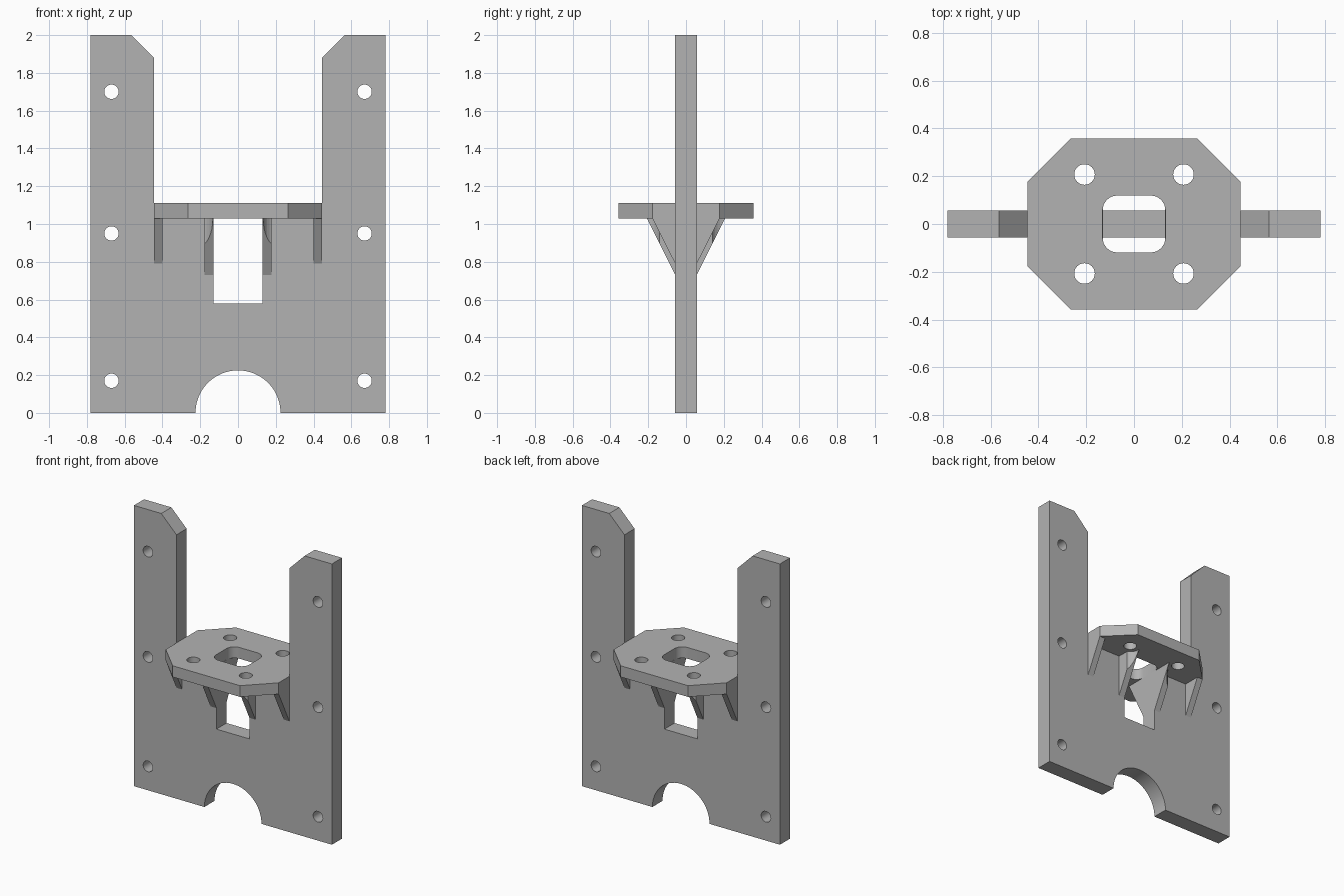
import bpy
import bmesh
from math import cos, sin, pi, radians
from mathutils import Matrix

if "Cube" in bpy.data.objects:
    bpy.data.objects.remove(bpy.data.objects["Cube"])

grey = bpy.data.materials.new("plain grey")
grey.use_nodes = True
GREY = (0.45, 0.45, 0.45, 1)
grey.diffuse_color = GREY
grey.node_tree.nodes["Principled BSDF"].inputs["Base Color"].default_value = GREY

# Frames map a flat profile (u, v) and its thickness w to the model
FRONT = Matrix(((1, 0, 0, 0), (0, 0, -1, 0), (0, 1, 0, 0), (0, 0, 0, 1)))   # u=x, v=z
SIDE = Matrix(((0, 0, 1, 0), (1, 0, 0, 0), (0, 1, 0, 0), (0, 0, 0, 1)))     # u=y, v=z
TOP = Matrix.Identity(4)                                                    # u=x, v=y


def arc(cx, cy, r, start, end, steps):
    angles = [radians(start + (end - start) * i / steps) for i in range(steps + 1)]
    return [(cx + r * cos(a), cy + r * sin(a)) for a in angles]


def circle(cx, cy, r, steps=32):
    return arc(cx, cy, r, 0, 360, steps)[:-1]


def extrude(name, loops, low, high, frame):
    """Fill an outline (with optional hole loops) and extrude it from low to high."""
    bm = bmesh.new()
    edges = []
    for loop in loops:
        vs = [bm.verts.new((u, v, low)) for u, v in loop]
        edges += [bm.edges.new((a, b)) for a, b in zip(vs, vs[1:] + vs[:1])]
    bmesh.ops.triangle_fill(bm, edges=edges, use_beauty=True)
    side = bmesh.ops.extrude_face_region(bm, geom=bm.faces[:], use_keep_orig=True)
    top = [g for g in side["geom"] if isinstance(g, bmesh.types.BMVert)]
    bmesh.ops.translate(bm, vec=(0, 0, high - low), verts=top)
    bmesh.ops.transform(bm, matrix=frame, verts=bm.verts[:])
    bmesh.ops.recalc_face_normals(bm, faces=bm.faces[:])
    mesh = bpy.data.meshes.new(name)
    bm.to_mesh(mesh)
    bm.free()
    mesh.materials.append(grey)
    ob = bpy.data.objects.new(name, mesh)
    bpy.context.collection.objects.link(ob)
    return ob


def mirrored(half):
    return half + [(-u, v) for u, v in reversed(half)]


T = 0.057                     # half thickness of the upright plate
SHELF_LOW, SHELF_TOP = 1.03, 1.11
W = 0.445                     # half width between the two uprights
parts = []

# Upright plate: arch at the foot, slot below the shelf, two tall arms
half = arc(0, 0, 0.225, 90, 0, 20)[1:]
half += [(0.78, 0), (0.78, 2), (0.565, 2), (W, 1.88), (W, SHELF_LOW),
         (0.13, SHELF_LOW), (0.13, 0.58)]
outline = mirrored(half)
outline.append((0, 0.225))
bolt_holes = [circle(s * 0.67, z, 0.038) for s in (-1, 1) for z in (0.17, 0.95, 1.7)]
parts.append(extrude("upright_plate", [outline] + bolt_holes, -T, T, FRONT))

# Shelf: octagon with a rounded window and four screw holes
octagon = mirrored([(0.265, -0.357), (W, -0.178), (W, 0.178), (0.265, 0.357)])
window = []
for sx, sy, start in ((1, 1, 0), (-1, 1, 90), (-1, -1, 180), (1, -1, 270)):
    window += arc(sx * 0.07, sy * 0.058, 0.061, start, start + 90, 8)
S = 0.207                     # screw hole offset
corners = [(sx * S, sy * S) for sx in (-1, 1) for sy in (-1, 1)]
screw_holes = [circle(x, y, 0.043) for x, y in corners]
parts.append(extrude("shelf", [octagon, window] + screw_holes, SHELF_LOW, SHELF_TOP, TOP))

# Triangular ribs under the shelf; the inner ones are cleared for screw heads
for sx, x_name in ((-1, "right"), (1, "left")):
    for sy, y_name in ((-1, "front"), (1, "back")):
        clearance = extrude(f"screw_clearance_{y_name}_{x_name}",
                            [circle(sx * S, sy * S, 0.074)], 0.6, SHELF_LOW + 0.05, TOP)
        clearance.hide_render = True
        clearance.hide_viewport = True
        for kind, x0, x1, reach, foot in (("inner", 0.13, 0.177, 0.207, 0.73),
                                          ("outer", 0.4, W, 0.178, 0.79)):
            profile = [(sy * T, SHELF_LOW), (sy * reach, SHELF_LOW), (sy * T, foot)]
            lo, hi = sorted((sx * x0, sx * x1))
            rib = extrude(f"{kind}_rib_{y_name}_{x_name}", [profile], lo, hi, SIDE)
            if kind == "inner":
                cut = rib.modifiers.new("screw clearance", "BOOLEAN")
                cut.operation = "DIFFERENCE"
                cut.solver = "EXACT"
                cut.object = clearance
            parts.append(rib)

# Smooth round walls, sharp edges elsewhere
bpy.ops.object.select_all(action="DESELECT")
for ob in parts:
    ob.select_set(True)
bpy.context.view_layer.objects.active = parts[0]
bpy.ops.object.shade_smooth_by_angle(angle=radians(30))
